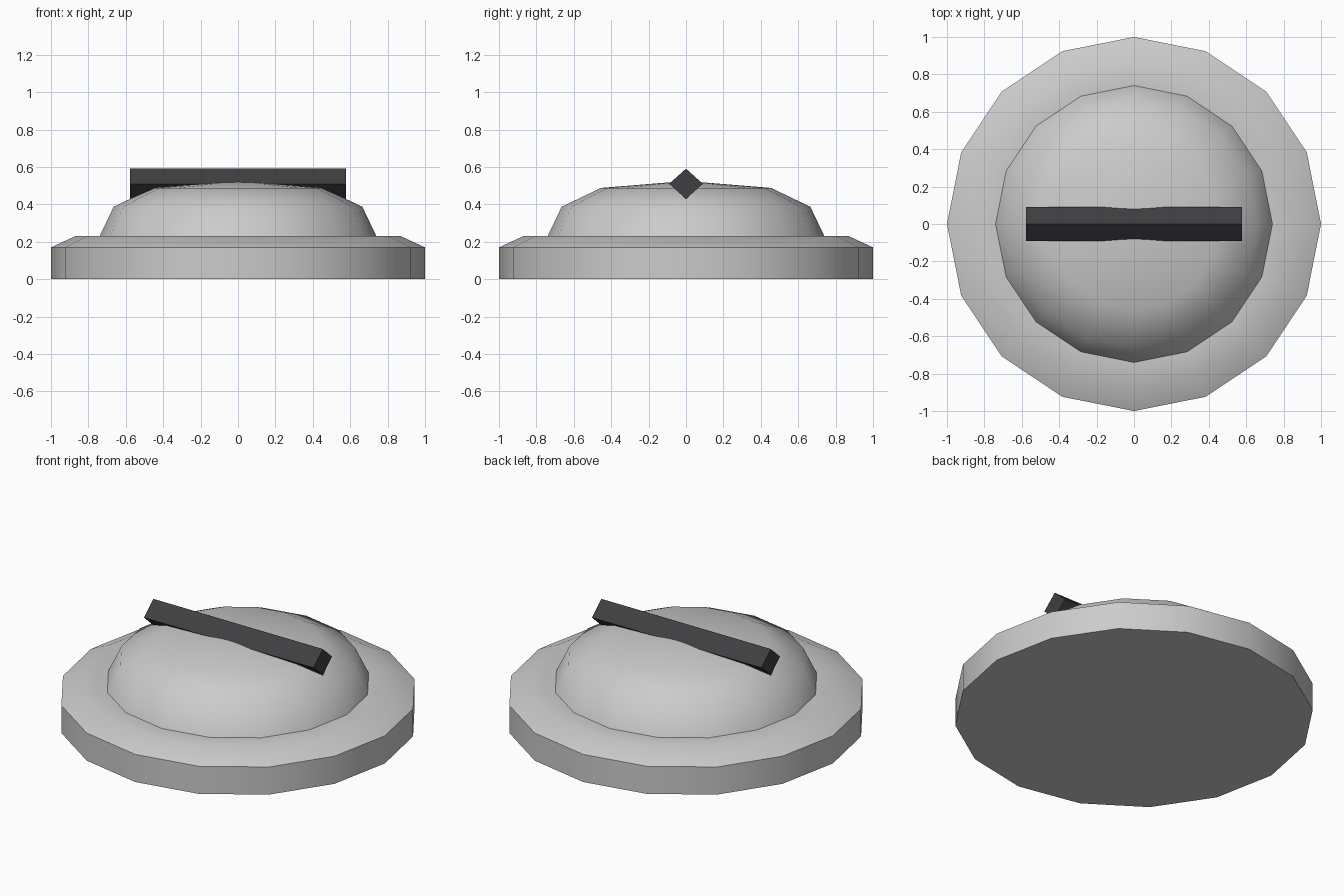
import bpy, bmesh, math

if "Cube" in bpy.data.objects:
    bpy.data.objects.remove(bpy.data.objects["Cube"])

SIDES = 16


def lathe(name, profile, sides=SIDES):
    """Revolve (radius, z) points about z; a zero radius makes a pole."""
    bm = bmesh.new()
    rings = []
    for r, z in profile:
        if r == 0:
            rings.append([bm.verts.new((0, 0, z))] * sides)
        else:
            rings.append([bm.verts.new((r * math.cos(math.tau * i / sides),
                                        r * math.sin(math.tau * i / sides), z))
                          for i in range(sides)])
    for low, high in zip(rings, rings[1:]):
        for i in range(sides):
            j = (i + 1) % sides
            corners = dict.fromkeys((low[i], low[j], high[j], high[i]))
            bm.faces.new(list(corners))
    # close an open bottom ring
    if profile[0][0] > 0:
        bm.faces.new(rings[0][::-1])
    if profile[-1][0] > 0:
        bm.faces.new(rings[-1])
    bmesh.ops.recalc_face_normals(bm, faces=bm.faces)
    return finish(name, bm)


def finish(name, bm):
    mesh = bpy.data.meshes.new(name)
    bm.to_mesh(mesh)
    bm.free()
    obj = bpy.data.objects.new(name, mesh)
    bpy.context.collection.objects.link(obj)
    return obj


def shade(obj, angle):
    bpy.ops.object.select_all(action='DESELECT')
    obj.select_set(True)
    bpy.context.view_layer.objects.active = obj
    bpy.ops.object.shade_smooth_by_angle(angle=math.radians(angle))


# Round base with a chamfered rim
base = lathe("base", [(1, 0), (1, 0.17), (0.87, 0.23), (0.74, 0.23)])
shade(base, 30)

# Low dome sitting on the base
dome = lathe("dome", [(0.74, 0.23), (0.665, 0.387), (0.455, 0.488), (0, 0.525)])
shade(dome, 40)

# Diamond-section bar laid across the dome
HALF_LENGTH, HALF_WIDTH, HALF_HEIGHT, BAR_Z = 0.577, 0.09, 0.081, 0.51
bm = bmesh.new()
section = [(HALF_WIDTH, 0), (0, HALF_HEIGHT), (-HALF_WIDTH, 0), (0, -HALF_HEIGHT)]
end = bm.faces.new([bm.verts.new((-HALF_LENGTH, y, BAR_Z + z)) for y, z in section])
new = bmesh.ops.extrude_face_region(bm, geom=[end], use_keep_orig=True)["geom"]
bmesh.ops.translate(bm, vec=(2 * HALF_LENGTH, 0, 0),
                    verts=[g for g in new if isinstance(g, bmesh.types.BMVert)])
bmesh.ops.recalc_face_normals(bm, faces=bm.faces)
bar = finish("top_bar", bm)

dark = bpy.data.materials.new("dark_grey")
dark.diffuse_color = (0.05, 0.05, 0.055, 1)
dark.use_nodes = True
dark.node_tree.nodes["Principled BSDF"].inputs["Base Color"].default_value = dark.diffuse_color
bar.data.materials.append(dark)
